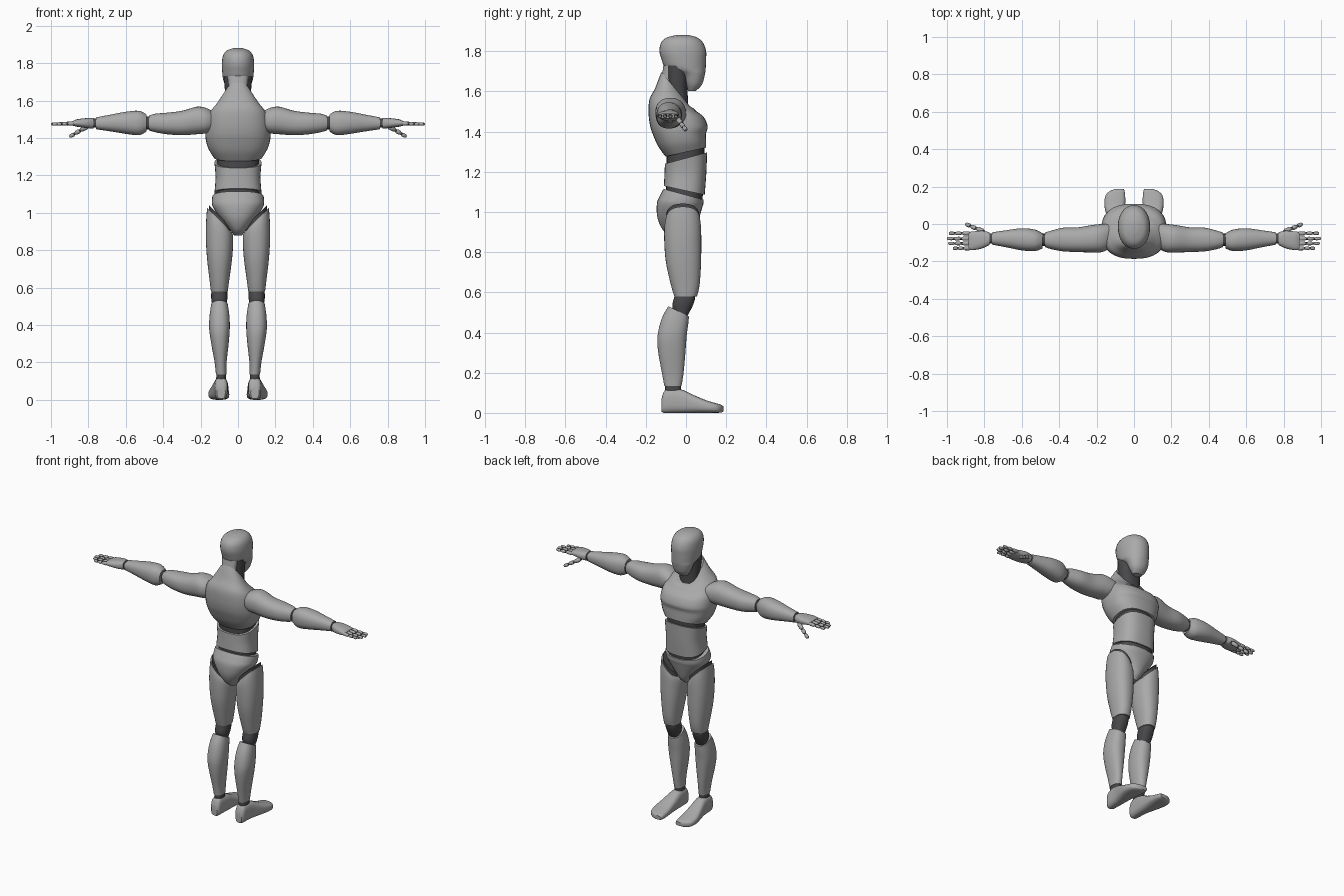
import bpy, bmesh, math
from mathutils import Vector

cube = bpy.data.objects.get("Cube")
if cube:
    bpy.data.objects.remove(cube, do_unlink=True)


def make_material(name, color):
    m = bpy.data.materials.new(name)
    m.use_nodes = True
    m.diffuse_color = color
    m.node_tree.nodes["Principled BSDF"].inputs["Base Color"].default_value = color
    return m


SHELL = make_material("light grey shell", (0.4, 0.4, 0.4, 1))
JOINT = make_material("dark grey joint", (0.065, 0.065, 0.07, 1))
SEGMENTS = 32


def finish(name, bm, mat):
    bmesh.ops.recalc_face_normals(bm, faces=bm.faces)
    mesh = bpy.data.meshes.new(name)
    bm.to_mesh(mesh)
    bm.free()
    mesh.materials.append(mat)
    obj = bpy.data.objects.new(name, mesh)
    bpy.context.collection.objects.link(obj)
    bpy.ops.object.select_all(action='DESELECT')
    obj.select_set(True)
    bpy.context.view_layer.objects.active = obj
    bpy.ops.object.shade_smooth_by_angle(angle=math.radians(40))
    return obj


def bridge(bm, rings):
    n = len(rings[0])
    for lower, upper in zip(rings, rings[1:]):
        for i in range(n):
            j = (i + 1) % n
            bm.faces.new((lower[i], lower[j], upper[j], upper[i]))
    bm.faces.new(rings[0])
    bm.faces.new(rings[-1])


def smooth_rows(rows, steps):
    """Pass a smooth curve through every value of the section rows."""
    rows = [tuple(r) + (0,) * (6 - len(r)) for r in rows]
    ext = [rows[0]] + rows + [rows[-1]]
    out = []
    for p, q, r, s in zip(ext, ext[1:], ext[2:], ext[3:]):
        for k in range(steps):
            t = k / steps
            out.append([b + t * ((c - a) / 2 + t * (a - 2.5 * b + 2 * c - d / 2
                        + t * (1.5 * (b - c) + (d - a) / 2)))
                        for a, b, c, d in zip(p, q, r, s)])
    return out + [rows[-1]]


def loft(name, rows, mat=SHELL, axis="z", side=1, power=2.3, tilt="b", steps=4):
    """Rows: position, low and high of each cross axis, slant of the section."""
    bm = bmesh.new()
    rings = []
    for t, a0, a1, b0, b1, slant in smooth_rows(rows, steps):
        ring = []
        for i in range(SEGMENTS):
            ang = math.tau * i / SEGMENTS
            c, s = math.cos(ang), math.sin(ang)
            da = math.copysign(abs(c) ** (2 / power), c) * (a1 - a0) / 2
            db = math.copysign(abs(s) ** (2 / power), s) * (b1 - b0) / 2
            a, b = (a0 + a1) / 2 + da, (b0 + b1) / 2 + db
            h = t + slant * (db if tilt == "b" else da)
            x, y, z = {"z": (a, b, h), "x": (h, a, b), "y": (a, h, b)}[axis]
            ring.append(bm.verts.new((x * side, y, z)))
        rings.append(ring)
    bridge(bm, rings)
    return finish(name, bm, mat)


def sym(rows):
    """Central parts: give half width only."""
    return [(r[0], -r[1], r[1]) + tuple(r[2:]) for r in rows]


def rod(bm, start, end, r0, r1, sides=10):
    """Tapered finger piece with softened ends."""
    start, end = Vector(start), Vector(end)
    d = end - start
    u = d.cross(Vector((0, 0, 1))).normalized()
    v = u.cross(d).normalized()
    rings = []
    for t, f in ((0, 0.7), (0.15, 1), (0.8, 1), (1, 0.6)):
        r = (r0 + (r1 - r0) * t) * f
        rings.append([bm.verts.new(start + d * t + r * (u * math.cos(math.tau * i / sides)
                      + v * math.sin(math.tau * i / sides))) for i in range(sides)])
    bridge(bm, rings)


def digit(name, start, end, radius, side):
    """Dark core carrying three shell pieces."""
    mirror = Vector((side, 1, 1))
    start, end = Vector(start) * mirror, Vector(end) * mirror
    core, shell = bmesh.new(), bmesh.new()
    rod(core, start, start.lerp(end, 0.95), radius * 0.75, radius * 0.55)
    for lo, hi in ((0.06, 0.4), (0.46, 0.7), (0.76, 1)):
        rod(shell, start.lerp(end, lo), start.lerp(end, hi),
            radius * (1.1 - 0.3 * lo), radius * (1.1 - 0.3 * hi))
    finish(name + "_core", core, JOINT)
    finish(name + "_shell", shell, SHELL)


# Head and neck
loft("head", sym([
    (1.603, .03, .01, .05), (1.635, .053, -.005, .08), (1.685, .07, -.03, .094),
    (1.715, .08, -.1, .098), (1.76, .085, -.122, .1), (1.80, .086, -.132, .1),
    (1.84, .08, -.125, .086), (1.867, .06, -.098, .058), (1.88, .025, -.05, .015)]), power=2.1)
loft("neck", sym([(1.49, .06, -.08, .015), (1.6, .066, -.095, .008), (1.73, .076, -.1, .012)]), JOINT)
loft("nape", sym([(1.58, .06, -.15, -.05), (1.66, .05, -.125, -.06), (1.73, .055, -.112, -.05)]))

# Torso
loft("chest", sym([
    (1.298, .13, -.102, .1, .22), (1.34, .157, -.138, .1, .12), (1.385, .171, -.162, .1, .05),
    (1.425, .175, -.178, .108), (1.48, .17, -.186, .088, -.05), (1.53, .152, -.182, .052, -.25),
    (1.568, .115, -.152, .036, -.55), (1.612, .07, -.122, .018, -1.2)]), power=2.5)
loft("waist_core", sym([(1.05, .115, -.1, .082), (1.19, .11, -.097, .088), (1.34, .116, -.095, .092)]),
     JOINT, power=2.5)
loft("abdomen", sym([(1.107, .126, -.11, .093, -.22), (1.19, .12, -.107, .101),
                     (1.268, .126, -.105, .105, .27)]), power=2.6)
loft("pelvis", sym([
    (.878, .02, -.075, .015), (.91, .045, -.115, .045), (.97, .094, -.142, .066),
    (1.03, .134, -.145, .08, -.1), (1.06, .14, -.13, .086, -.2), (1.088, .137, -.112, .088, -.27)]))

for label, side in (("left", 1), ("right", -1)):
    # Leg
    loft(label + "_hip_joint", [(.92, .037, .155, -.097, .065, 1), (.985, .042, .155, -.097, .065, 1)],
         JOINT, side=side, tilt="a")
    loft(label + "_thigh", [
        (.58, .055, .145, -.058, .055), (.64, .047, .152, -.076, .068), (.75, .032, .165, -.1, .075),
        (.85, .026, .172, -.108, .076, .2), (.92, .027, .17, -.108, .075, .6),
        (.96, .032, .165, -.1, .07, 1)], side=side, tilt="a")
    loft(label + "_knee", [(.475, .068, .132, -.05, .003), (.53, .058, .142, -.068, .032),
                           (.57, .057, .143, -.06, .045), (.61, .06, .14, -.05, .045)], JOINT, side=side)
    loft(label + "_shin", [
        (.135, .062, .118, -.108, -.022), (.2, .061, .125, -.12, -.012), (.3, .05, .143, -.138, -.003),
        (.38, .044, .154, -.142, .003), (.45, .046, .152, -.122, .01, -.25),
        (.505, .054, .144, -.088, .015, -.5)], side=side)
    loft(label + "_ankle", [(.08, .062, .118, -.104, -.026), (.15, .065, .115, -.104, -.026)], JOINT, side=side)
    loft(label + "_foot", [
        (-.122, .068, .112, .006, .07), (-.108, .058, .122, 0, .108), (-.08, .055, .126, 0, .12),
        (-.02, .052, .132, 0, .115), (.04, .05, .146, 0, .088), (.1, .047, .158, 0, .063),
        (.15, .047, .153, 0, .048), (.175, .05, .13, .002, .04), (.187, .055, .1, .007, .032)],
        axis="y", side=side, power=2.8)

    # Arm
    loft(label + "_upper_arm", [
        (.13, -.13, 0, 1.44, 1.54), (.17, -.15, 0, 1.425, 1.56), (.22, -.152, -.005, 1.42, 1.567),
        (.3, -.15, -.018, 1.415, 1.545), (.38, -.146, -.02, 1.42, 1.535),
        (.44, -.135, -.035, 1.43, 1.53), (.475, -.124, -.046, 1.44, 1.52)], axis="x", side=side)
    loft(label + "_elbow", [(.46, -.117, -.052, 1.445, 1.515), (.505, -.117, -.052, 1.445, 1.515)],
         JOINT, axis="x", side=side)
    loft(label + "_forearm", [
        (.488, -.13, -.05, 1.435, 1.525), (.53, -.145, -.03, 1.415, 1.545), (.6, -.141, -.023, 1.422, 1.54),
        (.68, -.125, -.033, 1.435, 1.525), (.76, -.11, -.045, 1.447, 1.51)], axis="x", side=side)
    loft(label + "_wrist", [(.75, -.105, -.05, 1.455, 1.503), (.785, -.105, -.05, 1.455, 1.503)],
         JOINT, axis="x", side=side)
    loft(label + "_palm", [
        (.772, -.112, -.045, 1.45, 1.507), (.81, -.13, -.036, 1.453, 1.506),
        (.86, -.14, -.04, 1.46, 1.5), (.885, -.138, -.043, 1.466, 1.49)],
        axis="x", side=side, power=2.6)

    # Fingers and thumb
    for finger, y, tip in (("index", -.05, .99), ("middle", -.078, 1), ("ring", -.104, .993), ("little", -.13, .968)):
        digit(f"{label}_{finger}_finger", (.87, y, 1.478), (tip, y, 1.474), .0105, side)
    digit(label + "_thumb", (.8, -.042, 1.465), (.9, 0, 1.407), .0125, side)
